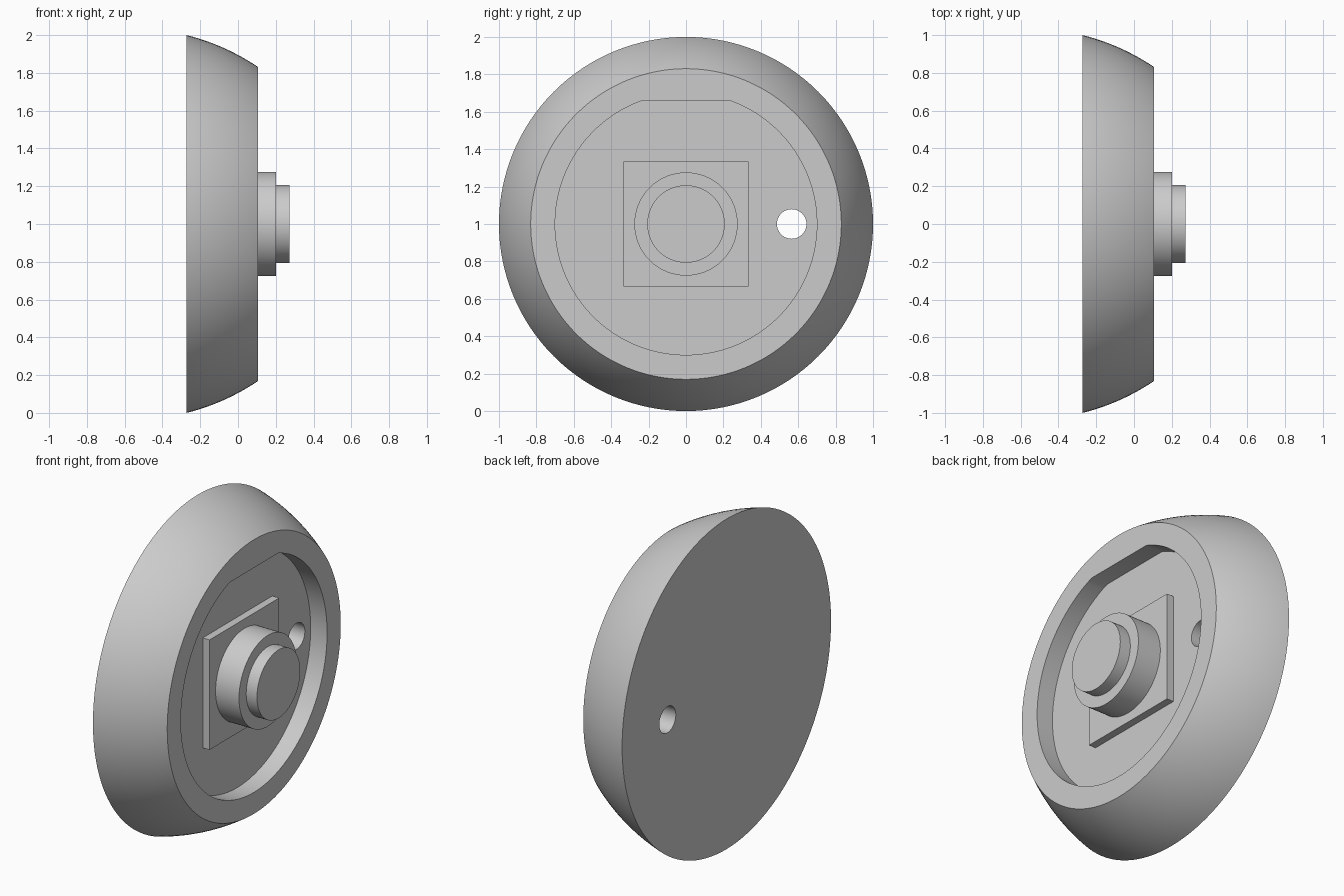
import bpy, bmesh
from math import sin, cos, radians, pi, sqrt, asin
from mathutils import Matrix

CZ = 1.0                      # height of the wheel axis
BACK, FACE, FLOOR = -0.272, 0.107, -0.003

if "Cube" in bpy.data.objects:
    bpy.data.objects.remove(bpy.data.objects["Cube"], do_unlink=True)

grey = bpy.data.materials.new("plain grey")
grey.use_nodes = True
grey.diffuse_color = (0.6, 0.6, 0.6, 1)
grey.node_tree.nodes["Principled BSDF"].inputs["Base Color"].default_value = (0.6, 0.6, 0.6, 1)


def finish(name, bm):
    bmesh.ops.recalc_face_normals(bm, faces=bm.faces)
    mesh = bpy.data.meshes.new(name)
    bm.to_mesh(mesh)
    bm.free()
    mesh.materials.append(grey)
    obj = bpy.data.objects.new(name, mesh)
    bpy.context.collection.objects.link(obj)
    return obj


def lathe(name, profile, steps=128):
    """Revolve (x, radius) points about the wheel axis; the ends are capped."""
    bm = bmesh.new()
    rings = [[bm.verts.new((x, r * cos(2 * pi * i / steps), CZ + r * sin(2 * pi * i / steps)))
              for i in range(steps)] for x, r in profile]
    for a, b in zip(rings, rings[1:]):
        for i in range(steps):
            j = (i + 1) % steps
            bm.faces.new((a[i], a[j], b[j], b[i]))
    bm.faces.new(rings[0])
    bm.faces.new(rings[-1])
    return finish(name, bm)


def prism(name, outline, x0, x1):
    """Extrude a (y, z) outline along the wheel axis."""
    bm = bmesh.new()
    face = bm.faces.new([bm.verts.new((x0, y, CZ + z)) for y, z in outline])
    new = bmesh.ops.extrude_face_region(bm, geom=[face])["geom"]
    verts = [v for v in new if isinstance(v, bmesh.types.BMVert)]
    bmesh.ops.translate(bm, verts=verts, vec=(x1 - x0, 0, 0))
    return finish(name, bm)


def cut(target, cutter):
    mod = target.modifiers.new("cut", 'BOOLEAN')
    mod.operation, mod.solver, mod.object = 'DIFFERENCE', 'EXACT', cutter
    bpy.context.view_layer.objects.active = target
    bpy.ops.object.modifier_apply(modifier=mod.name)
    bpy.data.objects.remove(cutter, do_unlink=True)


# Domed body with an arc flank
R, A0, A1, N = 1.2, radians(14), radians(34), 16
arc = [A0 + (A1 - A0) * i / N for i in range(N + 1)]
stretch = (FACE - BACK) / (R * (sin(A1) - sin(A0)))
body = lathe("body", [(BACK + stretch * R * (sin(a) - sin(A0)), 1 - R * (cos(A0) - cos(a)))
                      for a in arc])

# Round recess with a flat at the top
RR, FLAT = 0.70, 0.66
start = pi - asin(FLAT / RR)
sweep = pi + 2 * asin(FLAT / RR)
outline = [(RR * cos(start + sweep * i / 96), RR * sin(start + sweep * i / 96)) for i in range(97)]
cut(body, prism("recess_cutter", outline, FLOOR, FACE + 0.2))

# Through hole on one side
hole = [(0.565 + 0.079 * cos(2 * pi * i / 48), 0.079 * sin(2 * pi * i / 48)) for i in range(48)]
cut(body, prism("hole_cutter", hole, BACK - 0.2, FACE + 0.2))

# Square plate on the recess floor, with the stepped hub on it
S = 0.333
plate = prism("square_plate", [(-S, -S), (S, -S), (S, S), (-S, S)], FLOOR, 0.043)
hub = lathe("hub", [(0.043, 0.276), (0.2, 0.276), (0.2, 0.207), (0.272, 0.207)], 96)

# Smooth round surfaces, sharp edges kept
for obj in (body, plate, hub):
    bpy.ops.object.select_all(action='DESELECT')
    obj.select_set(True)
    bpy.context.view_layer.objects.active = obj
    bpy.ops.object.shade_smooth_by_angle(angle=radians(25))
